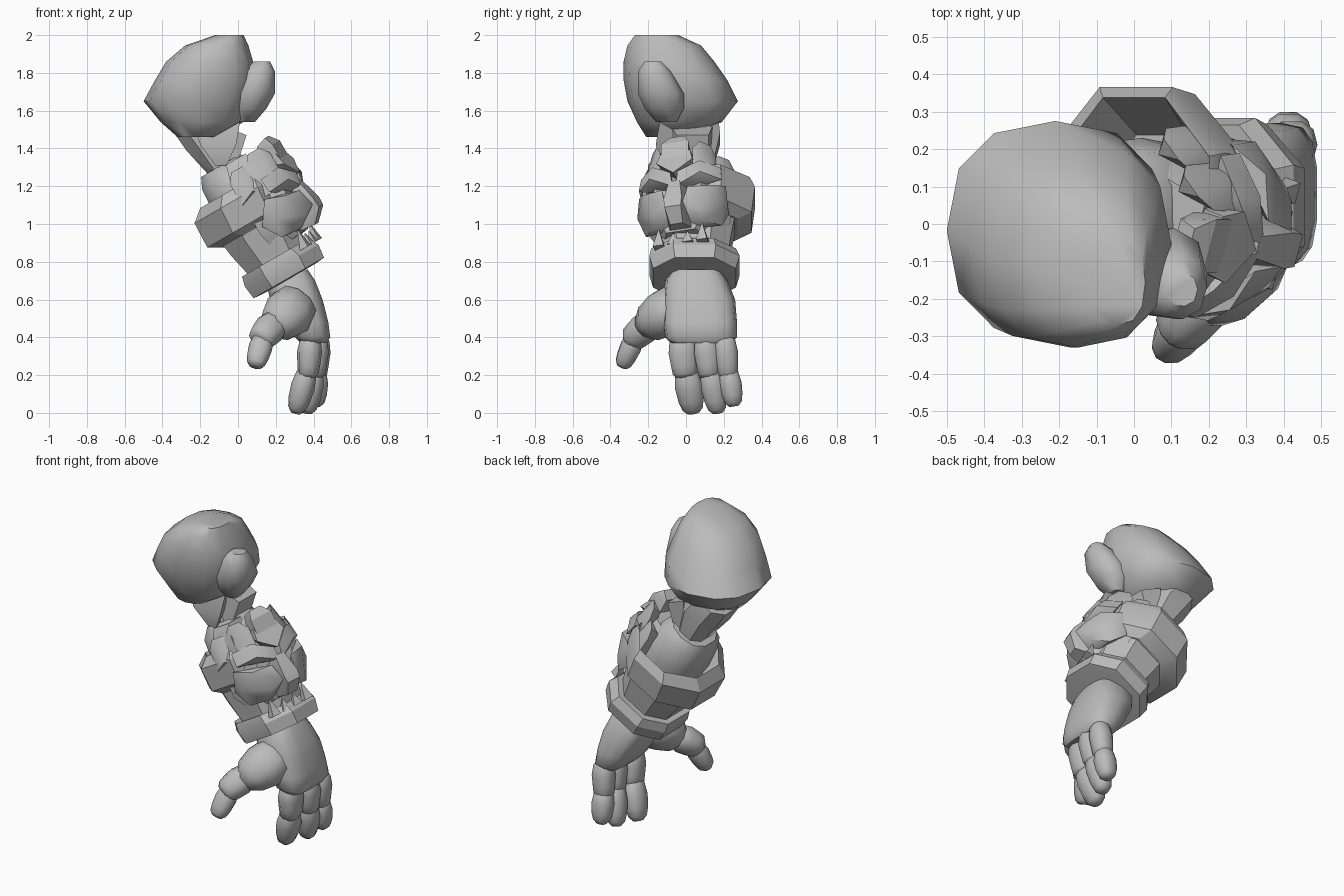
import bpy, bmesh, math
from mathutils import Vector, Matrix

grey = bpy.data.materials.new("stone_grey")
grey.diffuse_color = (0.5, 0.5, 0.5, 1)


def frame(origin, u, v, t):
    m = Matrix((u, v, t)).transposed().to_4x4()
    m.translation = origin
    return m


def axis_frame(a, b, v=(0, 1, 0)):
    t = (Vector(b) - Vector(a)).normalized()
    u = Vector(v).cross(t).normalized()
    return frame(Vector(a), u, t.cross(u), t)


WORLD = Matrix.Identity(4)
# forearm runs down and outward; mask side is turned toward the front
ARM = frame(Vector((0, 0.05, 1.2)), (0.866, 0, 0.5), (0, 1, 0), (0.5, 0, -0.866))
MASK = ARM @ Matrix.Rotation(math.radians(-17), 4, 'Z') @ Matrix.Translation((0, -0.02, 0))


def finish(name, bm, m, angle):
    bm.transform(m)
    bmesh.ops.recalc_face_normals(bm, faces=bm.faces)
    me = bpy.data.meshes.new(name)
    bm.to_mesh(me)
    bm.free()
    me.materials.append(grey)
    ob = bpy.data.objects.new(name, me)
    bpy.context.collection.objects.link(ob)
    bpy.ops.object.select_all(action='DESELECT')
    ob.select_set(True)
    bpy.context.view_layer.objects.active = ob
    bpy.ops.object.shade_smooth_by_angle(angle=math.radians(angle))
    return ob


def loft(name, m, rings, sides=10, power=1.0, phase=0.0, angle=45):
    """rings: (t, u0, u1, v0, v1) extents along the local axis"""
    bm = bmesh.new()
    loops = []
    for t, u0, u1, v0, v1 in rings:
        loop = []
        for i in range(sides):
            a = 2 * math.pi * (i + phase) / sides
            c, s = math.cos(a), math.sin(a)
            c = math.copysign(abs(c) ** power, c)
            s = math.copysign(abs(s) ** power, s)
            loop.append(bm.verts.new(((u0 + u1) / 2 + c * (u1 - u0) / 2,
                                      (v0 + v1) / 2 + s * (v1 - v0) / 2, t)))
        loops.append(loop)
    for A, B in zip(loops, loops[1:]):
        for i in range(sides):
            j = (i + 1) % sides
            bm.faces.new((A[i], A[j], B[j], B[i]))
    bm.faces.new(loops[0])
    bm.faces.new(loops[-1])
    return finish(name, bm, m, angle)


def segment(name, a, b, ru, rv, tip=0.55, v=(0, 1, 0)):
    """rounded finger segment from a to b"""
    L = (Vector(b) - Vector(a)).length
    prof = ((0, 0.55), (0.12, 0.85), (0.4, 1), (0.7, 0.92), (0.9, 0.5 + tip * 0.4), (1, tip * 0.7))
    loft(name, axis_frame(a, b, v), [(L * t, -ru * k, ru * k, -rv * k, rv * k) for t, k in prof],
         10, 0.85, angle=60)


def hull(name, m, pts, mirror=False, angle=30):
    """convex block from (t, u, v) corner points, optionally on both sides"""
    for side in ((1, -1) if mirror else (1,)):
        bm = bmesh.new()
        for t, u, v in pts:
            bm.verts.new((u, v * side, t))
        r = bmesh.ops.convex_hull(bm, input=bm.verts)
        junk = [g for g in set(r["geom_interior"] + r["geom_unused"]) if isinstance(g, bmesh.types.BMVert)]
        bmesh.ops.delete(bm, geom=junk, context='VERTS')
        finish(name + ("" if not mirror else "_right" if side > 0 else "_left"), bm, m, angle)


# shoulder
loft("shoulder_pad", WORLD, [
    (2.0, -0.12, 0.03, -0.27, -0.04), (1.945, -0.28, 0.055, -0.31, 0.08),
    (1.86, -0.38, 0.08, -0.33, 0.15), (1.76, -0.44, 0.10, -0.33, 0.22),
    (1.65, -0.50, 0.08, -0.31, 0.275), (1.54, -0.41, 0.03, -0.26, 0.19),
    (1.46, -0.32, -0.12, -0.21, 0.02)], 12, 0.82, 0, 55)
loft("shoulder_knob", WORLD, [
    (1.86, 0.08, 0.17, -0.22, -0.13), (1.81, 0.03, 0.195, -0.255, -0.08),
    (1.69, -0.03, 0.195, -0.255, -0.01), (1.61, -0.03, 0.15, -0.22, -0.01),
    (1.54, 0.0, 0.09, -0.16, -0.05)], 9, 0.85, 0, 50)

# upper arm and elbow
loft("upper_arm", ARM, [
    (-0.42, -0.16, 0.08, -0.18, 0.13), (-0.30, -0.15, 0.11, -0.18, 0.14),
    (-0.13, -0.11, 0.06, -0.14, 0.10), (0.0, -0.09, 0.06, -0.12, 0.1)], 8, 0.8, 0.5, 35)
hull("arm_muscle", WORLD, [(-0.24, -0.14, 1.54)[::1], (0.01, -0.14, 1.54), (-0.2, 0.05, 1.54)] and
     [(1.54, -0.24, -0.14), (1.54, 0.01, -0.14), (1.54, -0.2, 0.05),
      (1.42, -0.2, -0.16), (1.42, -0.01, -0.16), (1.31, -0.12, -0.13),
      (1.31, -0.06, -0.13), (1.36, -0.1, 0.05)], angle=50)
hull("arm_plate", WORLD, [(1.52, -0.08, 0.14), (1.47, 0.045, 0.12), (1.47, 0.045, -0.05),
                          (1.52, -0.08, -0.08), (1.30, -0.08, 0.13), (1.33, 0.0, 0.12),
                          (1.33, 0.0, -0.06), (1.30, -0.08, -0.08)])
loft("elbow", ARM, [
    (-0.14, -0.15, 0.10, -0.15, 0.13), (-0.08, -0.18, 0.15, -0.21, 0.17),
    (0.06, -0.19, 0.17, -0.22, 0.18), (0.16, -0.18, 0.16, -0.2, 0.17)], 10, 0.85, 0.5, 45)
hull("elbow_block", ARM, [(-0.13, 0.0, -0.2), (-0.13, 0.12, -0.2), (-0.13, 0.12, -0.08),
                          (-0.13, 0.0, -0.08), (0.12, -0.03, -0.26), (0.12, 0.14, -0.26),
                          (-0.05, 0.14, -0.25), (-0.05, -0.02, -0.24), (0.12, 0.14, 0), (0.12, 0, 0)])

# gauntlet: open collar, forearm shell and wrist cuff
loft("collar", ARM, [
    (0.17, -0.20, 0.2, -0.21, 0.19), (0.0, -0.25, 0.25, -0.27, 0.31),
    (0.055, -0.32, 0.27, -0.31, 0.34), (0.20, -0.325, 0.25, -0.29, 0.32),
    (0.245, -0.24, 0.22, -0.24, 0.24)], 8, 1.0, 0.5, 25)
loft("forearm_shell", ARM, [
    (0.15, -0.25, 0.22, -0.26, 0.24), (0.30, -0.23, 0.20, -0.23, 0.21),
    (0.47, -0.19, 0.16, -0.20, 0.18)], 8, 0.85, 0.5, 25)
loft("wrist_cuff", ARM, [
    (0.43, -0.19, 0.17, -0.20, 0.19), (0.425, -0.235, 0.20, -0.25, 0.23),
    (0.48, -0.25, 0.23, -0.26, 0.25), (0.555, -0.24, 0.22, -0.24, 0.23),
    (0.56, -0.17, 0.16, -0.18, 0.18)], 8, 0.85, 0.5, 25)

# beast mask on the forearm
hull("mask_base", MASK, [(-0.06, 0.05, s * 0.14) for s in (1, -1)] +
     [(t, u, s * v) for s in (1, -1) for t, u, v in (
         (-0.04, 0.23, 0.1), (0.1, 0.05, 0.23), (0.12, 0.26, 0.13), (0.28, 0.05, 0.23),
         (0.28, 0.24, 0.13), (0.4, 0.05, 0.15), (0.38, 0.20, 0.08))])
hull("brow", MASK, [(0.17, 0.32, 0.01), (0.09, 0.33, 0.02), (0.02, 0.29, 0.13), (0.10, 0.31, 0.14),
                    (0.03, 0.20, 0.22), (0.11, 0.21, 0.23), (0.17, 0.24, 0.01), (0.05, 0.2, 0.05)],
     True, 50)
hull("cheek", MASK, [(0.18, 0.31, 0.07), (0.17, 0.27, 0.19), (0.13, 0.17, 0.24), (0.25, 0.17, 0.25),
                     (0.31, 0.29, 0.12), (0.28, 0.33, 0.05), (0.36, 0.24, 0.14), (0.35, 0.14, 0.21),
                     (0.25, 0.08, 0.23), (0.36, 0.18, 0.05)], True, 50)
hull("forehead_gem", MASK, [(-0.05, 0.30, 0.08), (-0.05, 0.30, -0.08), (0.02, 0.32, 0.1),
                            (0.02, 0.32, -0.1), (0.10, 0.34, 0), (-0.03, 0.2, 0.08),
                            (-0.03, 0.2, -0.08), (0.1, 0.2, 0)], angle=40)
hull("snout", MASK, [(0.14, 0.32, 0.03), (0.14, 0.32, -0.03), (0.26, 0.35, 0.05), (0.26, 0.35, -0.05),
                     (0.31, 0.35, 0.045), (0.31, 0.35, -0.045), (0.38, 0.28, 0.035), (0.38, 0.28, -0.035),
                     (0.2, 0.2, 0.08), (0.2, 0.2, -0.08), (0.37, 0.2, 0.06), (0.37, 0.2, -0.06)])
for v, h in ((0.04, 0.07), (0.12, 0.11)):
    hull("fang", MASK, [(0.46, 0.22, v - 0.03), (0.46, 0.22, v + 0.03), (0.46, 0.17, v - 0.03),
                        (0.46, 0.17, v + 0.03), (0.46 - h, 0.21, v)], True)

# mane blades around the top of the mask
hull("mane_centre", MASK, [(-0.15, 0.28, 0.04), (-0.15, 0.28, -0.04), (-0.10, 0.31, 0.075),
                           (-0.10, 0.31, -0.075), (0.0, 0.31, 0.075), (0.0, 0.31, -0.075),
                           (-0.13, 0.22, 0.05), (-0.13, 0.22, -0.05), (0.0, 0.2, 0.07), (0.0, 0.2, -0.07)])
for n, (u, v, top) in enumerate(((0.22, 0.14, -0.12), (0.11, 0.21, -0.08))):
    hull("mane_blade_%d" % (n + 1), MASK, [
        (top, u - 0.03, v + 0.02), (top, u + 0.03, v - 0.02), (top + 0.05, u + 0.06, v - 0.05),
        (top + 0.05, u - 0.06, v + 0.04), (0.1, u + 0.06, v - 0.05), (0.1, u - 0.06, v + 0.05),
        (top + 0.03, u - 0.05, v - 0.03), (0.1, u - 0.06, v - 0.05), (0.06, u + 0.03, v + 0.04)], True)

# hand
loft("palm", WORLD, [
    (0.76, 0.16, 0.37, -0.07, 0.18), (0.70, 0.14, 0.41, -0.11, 0.22),
    (0.60, 0.17, 0.45, -0.12, 0.26), (0.48, 0.24, 0.48, -0.12, 0.27),
    (0.40, 0.30, 0.49, -0.11, 0.27), (0.37, 0.33, 0.47, -0.08, 0.24)], 14, 0.65, 0.5, 50)
for name, y, y2, x, tipx, tipz, r in (("index", -0.025, 0.04, 0.385, 0.305, 0.0, 0.08),
                                      ("middle", 0.10, 0.17, 0.42, 0.365, 0.0, 0.07),
                                      ("little", 0.205, 0.255, 0.43, 0.41, 0.035, 0.065)):
    knee = (x - 0.015, y + (y2 - y) * 0.35, 0.19)
    segment(name + "_finger_base", (x, y, 0.41), knee, 0.066, r, 0.9)
    segment(name + "_finger_tip", (knee[0], knee[1], 0.235), (tipx, y2, tipz), 0.064, r * 0.95, 0.6)

# thumb
loft("thumb_base", axis_frame((0.32, -0.02, 0.60), (0.19, -0.24, 0.44)), [
    (0, -0.07, 0.07, -0.07, 0.07), (0.05, -0.13, 0.12, -0.11, 0.11), (0.14, -0.14, 0.13, -0.12, 0.12),
    (0.23, -0.11, 0.11, -0.10, 0.10), (0.29, -0.06, 0.06, -0.06, 0.06)], 10, 0.9, 0, 60)
segment("thumb_middle", (0.21, -0.17, 0.49), (0.11, -0.30, 0.38), 0.085, 0.08, 0.8)
segment("thumb_tip", (0.14, -0.26, 0.42), (0.09, -0.34, 0.245), 0.063, 0.057, 0.7)
